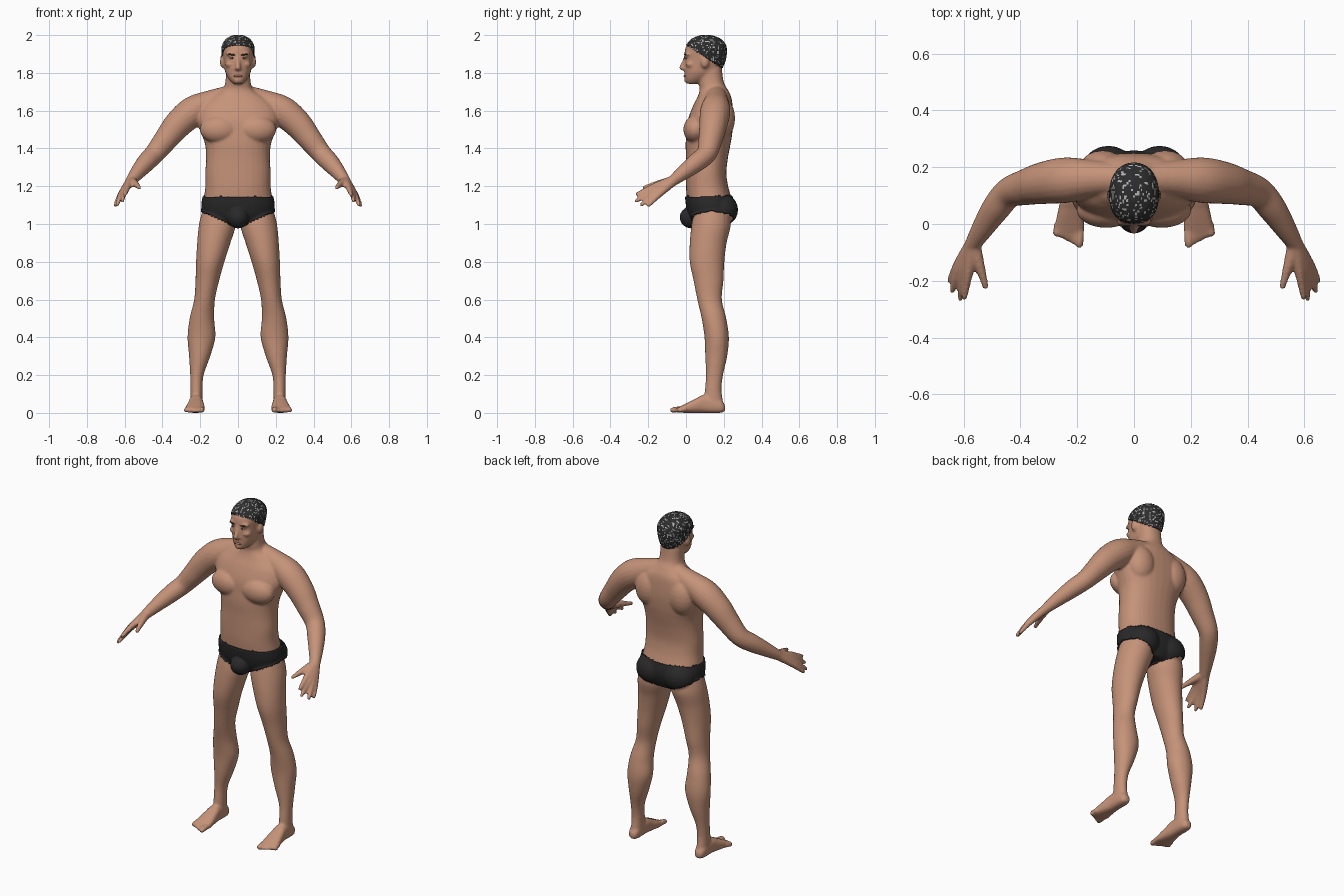
import bpy, bmesh, math, random
from mathutils import Vector, Matrix

random.seed(4)
if "Cube" in bpy.data.objects:
    bpy.data.objects.remove(bpy.data.objects["Cube"])


def material(name, *rgb):
    mat = bpy.data.materials.new(name)
    mat.use_nodes = True
    mat.diffuse_color = (*rgb, 1)
    mat.node_tree.nodes["Principled BSDF"].inputs["Base Color"].default_value = (*rgb, 1)
    return mat


SKIN = material("skin", .56, .29, .19)
CLOTH = material("black cloth", .022, .022, .023)
HAIR = material("dark hair", .025, .025, .026)
FLECK = material("grey hair fleck", .45, .45, .44)
LIP = material("lip", .4, .17, .12)
BROW = material("brow", .06, .035, .025)
EYE = material("eye white", .5, .45, .4)


def spline(rows, steps=6):
    """Catmull-Rom resampling of rows of numbers."""
    rows = [Vector(r) for r in rows]
    out = []
    for i in range(len(rows) - 1):
        a, b = rows[max(i - 1, 0)], rows[i]
        c, d = rows[i + 1], rows[min(i + 2, len(rows) - 1)]
        for k in range(steps):
            t = k / steps
            out.append(b + (c - a) * (t / 2) + (a * 2 - b * 5 + c * 4 - d) * (t * t / 2)
                       + (b * 3 - a - c * 3 + d) * (t ** 3 / 2))
    return out + [rows[-1]]


def loft(bm, rings, power=2, sides=32):
    """Skin closed superelliptic rings given as (centre, u, v)."""
    def bend(w):
        return math.copysign(abs(w) ** (2 / power), w)
    angles = [math.tau * i / sides for i in range(sides)]
    loops = []
    for c, u, v in rings:
        loops.append([bm.verts.new(c + u * bend(math.cos(a)) + v * bend(math.sin(a)))
                      for a in angles])
    for p, q in zip(loops, loops[1:]):
        for i in range(sides):
            j = (i + 1) % sides
            bm.faces.new((p[i], p[j], q[j], q[i]))
    bm.faces.new(loops[0])
    bm.faces.new(loops[-1])


def slabs(bm, rows, along="z", power=2):
    """Loft sections (t, x0, x1, b0, b1) stacked along z or y."""
    rings = []
    for t, x0, x1, b0, b1 in spline(rows):
        x, b, w, h = (x0 + x1) / 2, (b0 + b1) / 2, (x1 - x0) / 2, (b1 - b0) / 2
        if along == "z":
            rings.append((Vector((x, b, t)), Vector((w, 0, 0)), Vector((0, h, 0))))
        else:
            rings.append((Vector((x, t, b)), Vector((w, 0, 0)), Vector((0, 0, h))))
    loft(bm, rings, power)


def ball(bm, centre, radii, tilt=0):
    m = (Matrix.Translation(centre) @ Matrix.Rotation(tilt, 4, "Y")
         @ Matrix.Diagonal((*radii, 1)))
    bmesh.ops.create_icosphere(bm, subdivisions=3, radius=1, matrix=m)


def tube(bm, rows):
    """Round limb through (x, y, z, radius) with a rounded tip."""
    pts = spline(rows)
    rings = []
    for i, p in enumerate(pts):
        d = (pts[min(i + 1, len(pts) - 1)] - pts[max(i - 1, 0)]).to_3d().normalized()
        u = d.cross(Vector((.3, .2, 1))).normalized()
        rings.append((p.to_3d(), u * p[3], d.cross(u) * p[3]))
    loft(bm, rings, sides=20)
    ball(bm, pts[-1].to_3d(), [pts[-1][3]] * 3)


def mirror(bm):
    dup = bmesh.ops.duplicate(bm, geom=bm.verts[:] + bm.edges[:] + bm.faces[:])["geom"]
    bmesh.ops.scale(bm, vec=(-1, 1, 1), verts=[g for g in dup if isinstance(g, bmesh.types.BMVert)])


def finish(bm, name, *mats):
    bmesh.ops.recalc_face_normals(bm, faces=bm.faces)
    mesh = bpy.data.meshes.new(name)
    bm.to_mesh(mesh)
    bm.free()
    for m in mats:
        mesh.materials.append(m)
    mesh.shade_smooth()
    obj = bpy.data.objects.new(name, mesh)
    bpy.context.collection.objects.link(obj)
    return obj


bm = bmesh.new()
# Leg
slabs(bm, [(1.1, .03, .18, .05, .22), (1, .012, .206, .03, .237), (.9, .04, .216, .02, .215),
           (.8, .072, .222, .02, .203), (.7, .1, .225, .04, .198), (.6, .122, .232, .06, .19),
           (.5, .126, .256, .083, .213), (.4, .12, .267, .098, .227), (.3, .147, .259, .102, .218),
           (.2, .182, .253, .106, .196), (.12, .188, .252, .1, .188), (.04, .188, .252, .09, .2)])
# Foot and toes
slabs(bm, [(.207, .205, .237, .01, .04), (.18, .19, .252, 0, .07), (.1, .186, .257, 0, .095),
           (.05, .18, .267, 0, .075), (0, .175, .277, 0, .05), (-.035, .176, .28, .002, .032)],
      "y", 2.6)
for i in range(5):
    x = .191 + i * .0205
    r = .015 if i == 0 else .0115
    tube(bm, [(x, 0, .018, r), (x, -.035, .02, r), (x + .002, -.07 + i * .01, r, r)])
# Shoulder and arm
tube(bm, [(.02, .16, 1.69, .05), (.14, .16, 1.645, .065), (.235, .155, 1.598, .08),
          (.315, .145, 1.53, .075), (.38, .13, 1.45, .064), (.44, .11, 1.375, .054),
          (.487, .055, 1.325, .05), (.53, -.01, 1.275, .04), (.567, -.07, 1.228, .029)])
# Hand: each finger runs through the palm from the wrist
wrist = (.567, -.065, 1.23, .026)
for knuckle, tip in [((.583, -.17, 1.198), (.598, -.26, 1.157)),
                     ((.6, -.17, 1.18), (.612, -.262, 1.122)),
                     ((.614, -.162, 1.165), (.64, -.235, 1.102)),
                     ((.622, -.147, 1.152), (.649, -.2, 1.098))]:
    tube(bm, [wrist, (*knuckle, .017), (*tip, .0105)])
tube(bm, [wrist, (.543, -.15, 1.212, .018), (.523, -.22, 1.193, .011)])
# Chest muscle, shoulder blade, buttock, ear, brow ridge, cheekbone
ball(bm, (.098, .05, 1.5), (.105, .064, .075))
ball(bm, (.11, .19, 1.56), (.085, .07, .11))
ball(bm, (.09, .185, 1.075), (.088, .082, .08))
ball(bm, (.082, .1, 1.858), (.014, .022, .032))
ball(bm, (.032, .01, 1.9), (.032, .018, .011))
ball(bm, (.042, .025, 1.845), (.026, .026, .018))
mirror(bm)
# Torso and neck, as (height, half width, front, back)
torso = [(1, .09, .05, .22), (1.04, .165, .025, .24), (1.09, .186, .01, .25), (1.14, .18, .004, .24),
         (1.2, .173, 0, .223), (1.27, .173, 0, .214), (1.35, .169, 0, .222), (1.42, .174, -.002, .235),
         (1.48, .195, .002, .245), (1.55, .22, .01, .25), (1.62, .205, .035, .247),
         (1.67, .15, .06, .24), (1.71, .085, .072, .222), (1.75, .067, .068, .2), (1.82, .064, .07, .19)]
slabs(bm, [(z, -w, w, f, b) for z, w, f, b in torso], power=2.3)
# Head
head = [(1.742, .024, .006, .06), (1.765, .046, -.006, .11), (1.8, .066, -.008, .165),
        (1.84, .074, -.009, .197), (1.88, .079, -.008, .21), (1.92, .084, -.006, .213),
        (1.95, .08, .006, .207), (1.98, .058, .035, .178), (1.997, .022, .08, .13)]
slabs(bm, [(z, -w, w, f, b) for z, w, f, b in head], power=2.2)
# Nose, chin and front of the groin
tube(bm, [(0, .002, 1.895, .009), (0, -.012, 1.855, .011), (0, -.022, 1.828, .015)])
ball(bm, (0, -.008, 1.822), (.02, .014, .01))
ball(bm, (0, .008, 1.76), (.024, .017, .016))
ball(bm, (0, .03, 1.035), (.05, .055, .05))

# Fuse all parts into one smooth skin
body = finish(bm, "body", SKIN)
fuse = body.modifiers.new("fuse", "REMESH")
fuse.mode = "VOXEL"
fuse.voxel_size = .0075
soft = body.modifiers.new("soften", "SMOOTH")
soft.factor = .5
soft.iterations = 3
graph = bpy.context.evaluated_depsgraph_get()
skin = bpy.data.meshes.new_from_object(body.evaluated_get(graph))
body.modifiers.clear()
body.data = skin
skin.materials.clear()
skin.materials.append(SKIN)
skin.shade_smooth()


def shell(name, rule, thickness, *mats):
    """Layer grown from the skin wherever the rule holds."""
    bm = bmesh.new()
    bm.from_mesh(skin)
    out = [f for f in bm.faces if not rule(f.calc_center_median())]
    bmesh.ops.delete(bm, geom=out, context="FACES")
    for f in bm.faces:
        f.material_index = int(len(mats) > 1 and random.random() < .16)
    obj = finish(bm, name, *mats)
    mod = obj.modifiers.new("thickness", "SOLIDIFY")
    mod.thickness = thickness
    mod.offset = 1


shell("swim_trunks", lambda p: .98 + .45 * abs(p.x) < p.z < 1.147 and abs(p.x) < .3, .009, CLOTH)
shell("hair", lambda p: p.z > 1.95 - .65 * p.y and p.z > 1.81, .004, HAIR, FLECK)

# Face details
for name, mat, centre, radii, tilt in [
        ("eyes", EYE, (.032, .002, 1.878), (.013, .008, .005), 0),
        ("irises", BROW, (.031, -.004, 1.878), (.005, .004, .005), 0),
        ("eyebrows", BROW, (.034, -.004, 1.897), (.021, .006, .004), -.12),
        ("lips", LIP, (.008, -.007, 1.784), (.016, .006, .006), .1)]:
    bm = bmesh.new()
    ball(bm, centre, radii, tilt)
    mirror(bm)
    finish(bm, name, mat)
